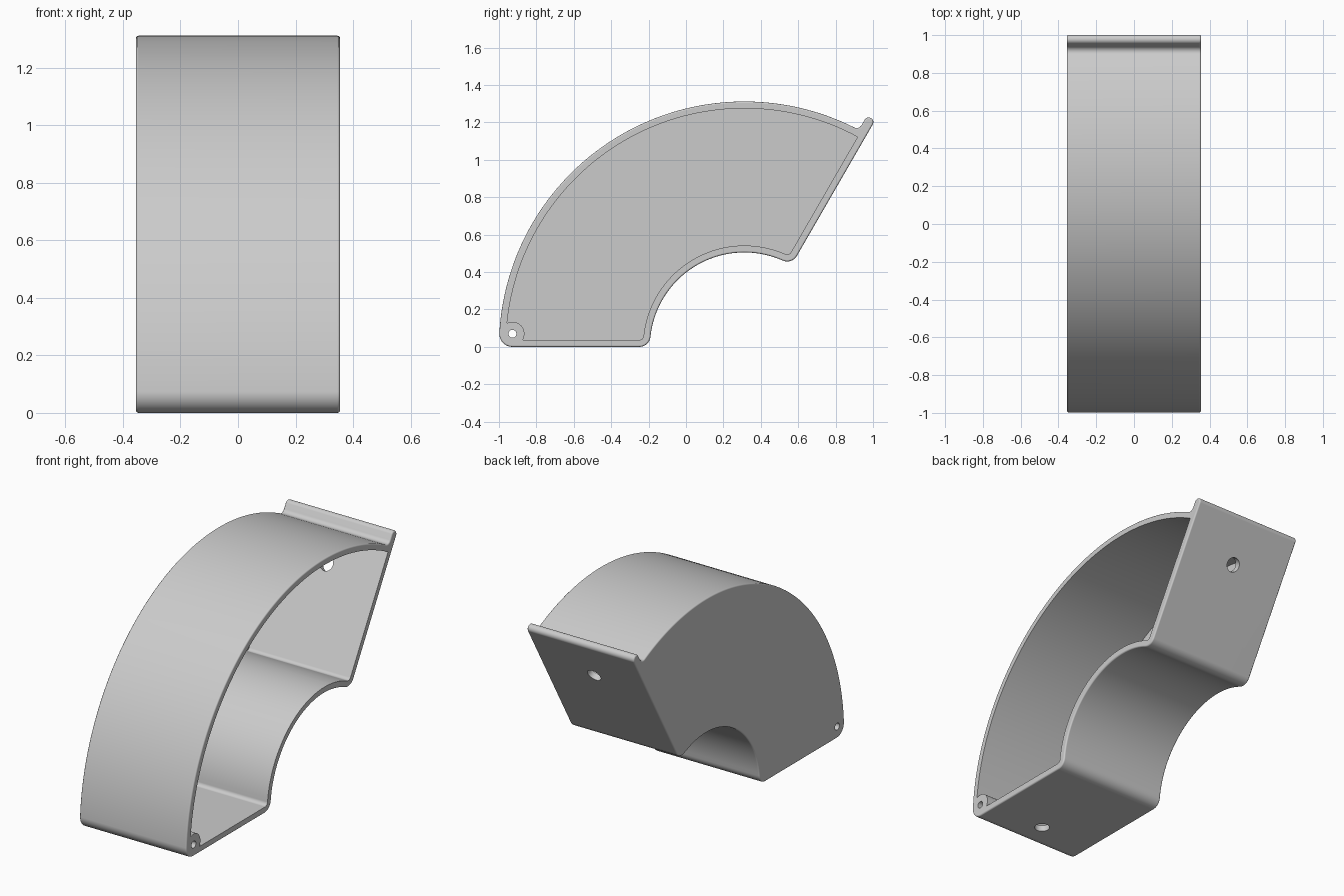
import bpy, bmesh
from math import sin, cos, asin, radians, degrees
from mathutils import Matrix, Vector

if "Cube" in bpy.data.objects:
    bpy.data.objects.remove(bpy.data.objects["Cube"])

HALF = 0.355              # half width along x
R_OUT, R_IN = 1.312, 0.505
WALL = 0.037
CORNER, INNER_CORNER = 0.07, 0.06
LIP, LIP_FILLET, LIP_REACH = 0.05, 0.03, 1.373
START, END = 180, 60      # angles of the two flat walls
ORIGIN = Vector((0.312, 0))

grey = bpy.data.materials.new("plain grey")
grey.use_nodes = True
grey.diffuse_color = (0.6, 0.6, 0.6, 1)
grey.node_tree.nodes["Principled BSDF"].inputs["Base Color"].default_value = (0.6, 0.6, 0.6, 1)


def polar(r, a, c=ORIGIN):
    return c + Vector((cos(radians(a)), sin(radians(a)))) * r


def arc(c, r, a0, a1, n):
    return [polar(r, a0 + (a1 - a0) * i / n, c) for i in range(n + 1)]


def swing(offset, r):
    """Angle from a flat wall to a point at radius r, offset from that wall."""
    return degrees(asin(offset / r))


# Fillet centres shared by the shell and its cavity
foot_a = START - swing(CORNER, R_OUT - CORNER)
foot = polar(R_OUT - CORNER, foot_a)
step = swing(INNER_CORNER, R_IN + INNER_CORNER)


def sector_profile(inset, with_lip):
    ro, ri = R_OUT - inset, R_IN + inset
    q = INNER_CORNER - inset
    pts = arc(foot, CORNER - inset, 270, foot_a, 10)
    if with_lip:
        a = END + swing(LIP + LIP_FILLET, R_OUT + LIP_FILLET)
        pts += arc(ORIGIN, ro, foot_a, a, 64)[1:-1]
        pts += arc(polar(R_OUT + LIP_FILLET, a), LIP_FILLET, a + 180, END + 270, 8)
        tip = polar(LIP / 2, END + 90, polar(LIP_REACH, END))
        pts += arc(tip, LIP / 2, END + 90, END - 90, 12)
    else:
        pts += arc(ORIGIN, ro, foot_a, END + swing(inset, ro), 64)[1:]
    a, b = END + step, START - step
    pts += arc(polar(R_IN + INNER_CORNER, a), q, END - 90, a - 180, 8)
    pts += arc(ORIGIN, ri, a, b, 48)[1:-1]
    pts += arc(polar(R_IN + INNER_CORNER, b), q, b + 180, 270, 8)
    return pts


def finish(bm, name):
    bmesh.ops.recalc_face_normals(bm, faces=bm.faces)
    me = bpy.data.meshes.new(name)
    bm.to_mesh(me)
    bm.free()
    me.materials.append(grey)
    ob = bpy.data.objects.new(name, me)
    bpy.context.collection.objects.link(ob)
    return ob


def prism(name, pts, x0, x1, bevel=0):
    bm = bmesh.new()
    face = bm.faces.new([bm.verts.new((x0, p.x, p.y)) for p in pts])
    ext = bmesh.ops.extrude_face_region(bm, geom=[face], use_keep_orig=True)["geom"]
    verts = [g for g in ext if isinstance(g, bmesh.types.BMVert)]
    bmesh.ops.translate(bm, verts=verts, vec=(x1 - x0, 0, 0))
    if bevel:
        bmesh.ops.recalc_face_normals(bm, faces=bm.faces)
        rims = [e for e in bm.edges if abs(e.verts[0].co.x - e.verts[1].co.x) < 1e-5]
        bmesh.ops.bevel(bm, geom=rims, offset=bevel, segments=3, profile=0.5, affect="EDGES")
    return finish(bm, name)


def rod(name, centre, direction, radius, length):
    bm = bmesh.new()
    turn = Vector(direction).to_track_quat("Z", "Y").to_matrix().to_4x4()
    bmesh.ops.create_cone(bm, cap_ends=True, segments=40, radius1=radius, radius2=radius,
                          depth=length, matrix=Matrix.Translation(centre) @ turn)
    return finish(bm, name)


def subtract(target, cutter):
    cutter.hide_render = True
    mod = target.modifiers.new("cut", "BOOLEAN")
    mod.operation, mod.solver, mod.object = "DIFFERENCE", "EXACT", cutter
    bpy.context.view_layer.objects.active = target
    bpy.ops.object.modifier_apply(modifier=mod.name)
    bpy.data.objects.remove(cutter)


# Curved shell with a lip, closed on one side
shell = prism("curved_shell", sector_profile(0, True), -HALF, HALF, 0.009)

# Cavity that leaves a round screw post standing in the corner
cavity = prism("cavity_cutter", sector_profile(WALL, False), -HALF + WALL, HALF + 0.1)
subtract(cavity, rod("post_cutter", (0, foot.x, foot.y), (1, 0, 0), 0.064, 2))
subtract(shell, cavity)

# Pin hole through the post, and one hole in each flat wall
subtract(shell, rod("pin_hole_cutter", (0, foot.x, foot.y), (1, 0, 0), 0.021, 2))
for a in (START, END):
    p = polar(1.12, a)
    normal = polar(1, a + 90, Vector((0, 0)))
    subtract(shell, rod("wall_hole_cutter", (0, p.x, p.y), (0, normal.x, normal.y), 0.042, 0.12))

# Smooth curves, crisp edges
bpy.ops.object.select_all(action="DESELECT")
shell.select_set(True)
bpy.context.view_layer.objects.active = shell
bpy.ops.object.shade_smooth_by_angle(angle=radians(32))
weighted = shell.modifiers.new("weighted_normals", "WEIGHTED_NORMAL")
weighted.keep_sharp = True
